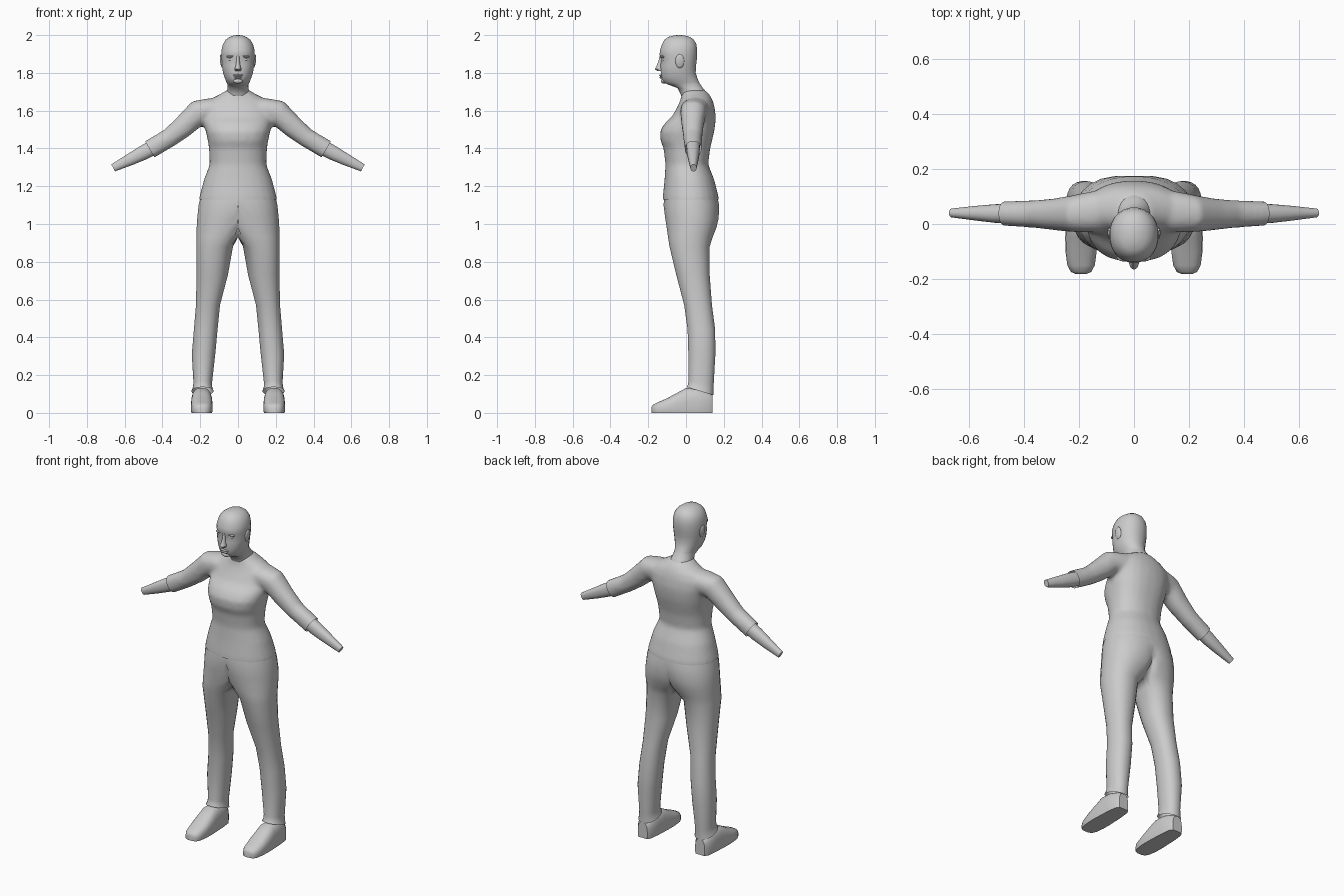
import bpy, bmesh, math
from mathutils import Vector, Matrix

X, Y, Z = Vector((1, 0, 0)), Vector((0, 1, 0)), Vector((0, 0, 1))


def ring(c, u, v, a, b, p=2.0, n=24):
    """Superellipse cross-section around c, spanned by u and v."""
    pts = []
    for i in range(n):
        t = 2 * math.pi * (i + 0.5) / n
        cs, sn = math.cos(t), math.sin(t)
        pts.append(Vector(c) + u * a * math.copysign(abs(cs) ** (2 / p), cs)
                   + v * b * math.copysign(abs(sn) ** (2 / p), sn))
    return pts


def level(z, x0, x1, y0, y1, p=2.0, slope=0.0):
    """Horizontal ring given by its x and y extents."""
    return ring(((x0 + x1) / 2, (y0 + y1) / 2, z), X, Y + Z * slope,
                (x1 - x0) / 2, (y1 - y0) / 2, p)


def loft(bm, rings, caps=True):
    rows = [[bm.verts.new(q) for q in r] for r in rings]
    n = len(rows[0])
    for r0, r1 in zip(rows, rows[1:]):
        for i in range(n):
            j = (i + 1) % n
            bm.faces.new((r0[i], r0[j], r1[j], r1[i]))
    if caps:
        bm.faces.new(rows[0])
        bm.faces.new(rows[-1])


def finish(name, bm, mirror=False):
    bmesh.ops.recalc_face_normals(bm, faces=bm.faces)
    me = bpy.data.meshes.new(name)
    bm.to_mesh(me)
    bm.free()
    ob = bpy.data.objects.new(name, me)
    bpy.context.collection.objects.link(ob)
    if mirror:
        m = ob.modifiers.new("mirror", 'MIRROR')
        m.merge_threshold = 0.0005
    return ob


def ellipsoid(name, c, r, rot=0.0, mirror=False):
    bm = bmesh.new()
    mat = Matrix.Translation(c) @ Matrix.Rotation(rot, 4, 'Y') @ Matrix.Diagonal((*r, 1))
    bmesh.ops.create_uvsphere(bm, u_segments=16, v_segments=10, radius=1, matrix=mat)
    return finish(name, bm, mirror)


def limb(rows, s=1):
    """Arm rings: x, y, z, downward tilt in degrees, half height, half depth."""
    out = []
    for x, y, z, tilt, h, d in rows:
        t = math.radians(tilt)
        out.append(ring((s * x, y, z), Vector((s * math.sin(t), 0, math.cos(t))), Y, h, d, 2.2))
    return out


# Shirt: torso and two sleeves fused, then cut clean at the hems
bm = bmesh.new()
loft(bm, [level(z, -w, w, f, b, p) for z, w, f, b, p in [
    (1.08, .208, -.124, .175, 2.2), (1.14, .206, -.124, .174, 2.2), (1.235, .181, -.114, .150, 2.2),
    (1.315, .150, -.109, .118, 2.2), (1.40, .154, -.119, .128, 2.3), (1.44, .160, -.135, .138, 2.4),
    (1.49, .171, -.138, .150, 2.4), (1.53, .178, -.116, .156, 2.3), (1.57, .182, -.074, .158, 2.2),
    (1.62, .180, -.046, .152, 2.1), (1.66, .150, -.028, .140, 2), (1.69, .090, -.024, .122, 2),
    (1.71, .060, -.024, .100, 2)]])
for s in (1, -1):
    loft(bm, limb([(.05, .05, 1.61, 0, .05, .075), (.15, .045, 1.605, 5, .061, .075),
                   (.215, .038, 1.587, 24, .069, .068), (.288, .035, 1.517, 40, .059, .058),
                   (.362, .036, 1.457, 36, .051, .050), (.468, .038, 1.395, 32, .051, .045),
                   (.51, .038, 1.369, 32, .051, .043)], s))
shirt = finish("shirt", bm)
m = shirt.modifiers.new("fuse", 'REMESH')
m.mode, m.voxel_size = 'VOXEL', 0.012
m = shirt.modifiers.new("soften", 'SMOOTH')
m.factor, m.iterations = 0.5, 8
dg = bpy.context.evaluated_depsgraph_get()
fused = bpy.data.meshes.new_from_object(shirt.evaluated_get(dg))
shirt.modifiers.clear()
bm = bmesh.new()
bm.from_mesh(fused)
for co, no in [((0, 0, 1.13), (0, 0, -1)), ((.468, 0, 1.397), (.87, 0, -.5)),
               ((-.468, 0, 1.397), (-.87, 0, -.5))]:
    bmesh.ops.bisect_plane(bm, geom=bm.verts[:] + bm.edges[:] + bm.faces[:],
                           plane_co=co, plane_no=no, clear_outer=True)
bm.to_mesh(shirt.data)
bm.free()

# Forearms
bm = bmesh.new()
loft(bm, limb([(.43, .038, 1.415, 30, .040, .036), (.50, .038, 1.378, 29, .039, .034),
               (.57, .039, 1.342, 27, .032, .027), (.661, .04, 1.297, 28, .021, .016)]))
finish("forearm", bm, True)

# Trousers: one leg whose upper rings are clipped at the centre line, mirrored
bm = bmesh.new()
rings = [level(*r) for r in [
    (1.15, -.18, .197, -.115, .166, 2.2), (1.10, -.17, .210, -.120, .176, 2.2),
    (1.03, -.12, .217, -.111, .174, 2.2), (.98, -.08, .220, -.103, .162, 2.2),
    (.93, -.025, .221, -.096, .142, 2.2), (.88, .026, .221, -.088, .126, 2.2),
    (.73, .053, .220, -.052, .126, 2.2), (.57, .095, .223, -.010, .138, 2.2),
    (.44, .108, .234, .008, .155, 2.2), (.31, .120, .245, .012, .156, 2.2),
    (.16, .137, .236, .013, .147, 2.2, -.15), (.135, .136, .239, .010, .145, 2.2, -.25),
    (.115, .130, .246, .003, .145, 2.2, -.3)]]
for r in rings:
    for q in r:
        q.x = max(q.x, 0)
loft(bm, rings, caps=False)
bmesh.ops.delete(bm, geom=[f for f in bm.faces if all(v.co.x < 1e-5 for v in f.verts)],
                 context='FACES')
finish("trousers", bm, True)

# Shoes: sections along y with a flat sole
bm = bmesh.new()
rings = [ring((.192, y, h * .3), X, Z, w, h * .7, 2.7) for y, w, h in [
    (.141, .032, .095), (.12, .046, .11), (.06, .053, .13), (.0, .056, .132), (-.05, .058, .105),
    (-.10, .057, .078), (-.15, .050, .056), (-.174, .037, .044), (-.182, .018, .032)]]
for r in rings:
    for q in r:
        q.z = max(q.z, 0)
loft(bm, rings)
finish("shoe", bm, True)

# Head and neck
bm = bmesh.new()
loft(bm, [level(z, -w, w, f, b, 2.15) for z, w, f, b in [
    (1.65, .075, -.015, .125), (1.69, .062, -.030, .115), (1.72, .056, -.046, .090),
    (1.738, .056, -.095, .078), (1.75, .062, -.122, .070), (1.775, .071, -.132, .060),
    (1.80, .080, -.134, .052), (1.84, .086, -.136, .054), (1.872, .088, -.131, .058),
    (1.895, .089, -.141, .060), (1.92, .088, -.138, .060), (1.95, .081, -.128, .056),
    (1.975, .066, -.115, .043), (1.99, .045, -.095, .022), (1.998, .022, -.065, -.008),
    (2.0, .006, -.045, -.028)]])
finish("head", bm)

# Face
bm = bmesh.new()
loft(bm, [level(z, -w, w, f, -.11) for z, w, f in [
    (1.89, .010, -.140), (1.865, .009, -.145), (1.835, .013, -.157), (1.82, .018, -.165),
    (1.809, .014, -.150)]])
finish("nose", bm)
ellipsoid("brow", (.036, -.122, 1.888), (.026, .014, .007), .1, True)
ellipsoid("eye", (.035, -.114, 1.871), (.017, .011, .008), 0, True)
ellipsoid("upper_lip", (0, -.131, 1.787), (.027, .011, .006))
ellipsoid("lower_lip", (0, -.130, 1.776), (.023, .011, .006))
ellipsoid("chin", (0, -.117, 1.757), (.026, .016, .014))
ellipsoid("ear", (.086, -.033, 1.862), (.009, .024, .037), .12, True)

# Smooth shading with sharp edges kept
bpy.ops.object.select_all(action='SELECT')
bpy.context.view_layer.objects.active = shirt
bpy.ops.object.shade_smooth_by_angle(angle=math.radians(45))
